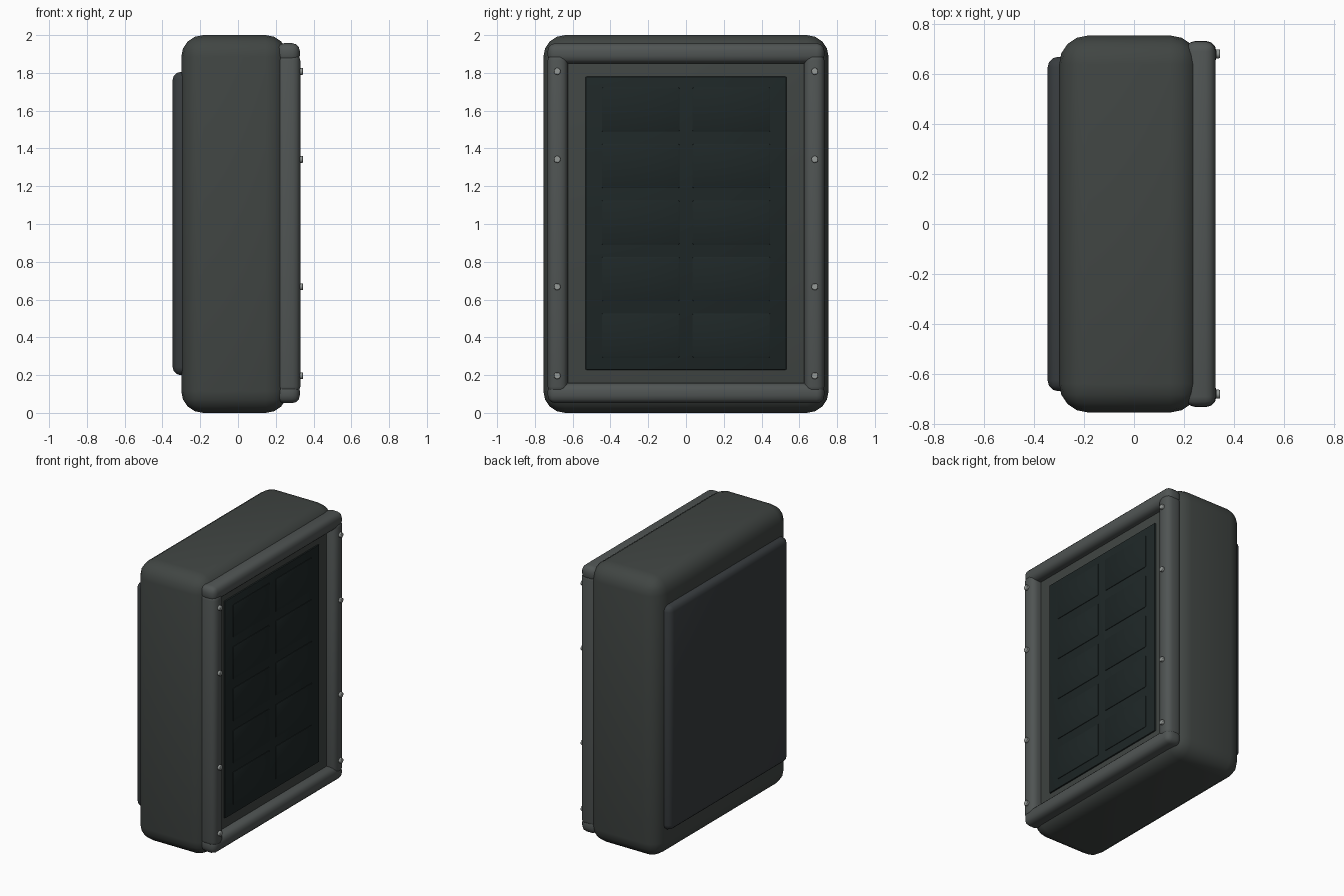
import bpy, bmesh, math

if "Cube" in bpy.data.objects:
    bpy.data.objects.remove(bpy.data.objects["Cube"])


def material(name, rgb):
    m = bpy.data.materials.new(name)
    m.diffuse_color = (*rgb, 1)
    m.use_nodes = True
    m.node_tree.nodes["Principled BSDF"].inputs["Base Color"].default_value = m.diffuse_color
    return m


BODY = material("casing_grey", (0.052, 0.060, 0.056))
TRIM = material("trim_grey", (0.080, 0.090, 0.088))
BACK = material("back_grey", (0.040, 0.046, 0.050))
DARK = material("screen_dark", (0.013, 0.020, 0.020))
BOLT = material("bolt_grey", (0.30, 0.32, 0.31))


def smooth(ob):
    bpy.ops.object.select_all(action='DESELECT')
    ob.select_set(True)
    bpy.context.view_layer.objects.active = ob
    bpy.ops.object.shade_smooth_by_angle(angle=math.radians(35))


def box(name, x, y, z, bevel, mat, segments=3):
    """Rounded box given its (min, max) range on each axis."""
    bm = bmesh.new()
    bmesh.ops.create_cube(bm, size=1)
    for v in bm.verts:
        for i, r in enumerate((x, y, z)):
            v.co[i] = r[0] if v.co[i] < 0 else r[1]
    bmesh.ops.bevel(bm, geom=bm.edges[:], offset=bevel, segments=segments,
                    profile=0.5, affect='EDGES')
    me = bpy.data.meshes.new(name)
    bm.to_mesh(me)
    bm.free()
    ob = bpy.data.objects.new(name, me)
    bpy.context.collection.objects.link(ob)
    me.materials.append(mat)
    smooth(ob)
    return ob


# Main casing and raised back cover
box("casing", (-0.30, 0.262), (-0.755, 0.755), (0, 2), 0.115, BODY, 4)
box("back_cover", (-0.346, -0.22), (-0.67, 0.67), (0.2, 1.805), 0.042, BACK)

# Frame bars around the face
box("frame_top", (0.205, 0.327), (-0.732, 0.732), (1.85, 1.957), 0.04, TRIM)
box("frame_bottom", (0.205, 0.327), (-0.732, 0.732), (0.052, 0.158), 0.04, TRIM)
for side, label in ((-1, "left"), (1, "right")):
    ys = sorted((side * 0.626, side * 0.733))
    box("frame_" + label, (0.205, 0.330), ys, (0.10, 1.905), 0.04, TRIM)

    # Bolts along each upright
    for i, z in enumerate((0.197, 0.668, 1.342, 1.808)):
        bpy.ops.mesh.primitive_cylinder_add(
            vertices=16, radius=0.018, depth=0.045,
            location=(0.3225, side * 0.682, z), rotation=(0, math.pi / 2, 0))
        bolt = bpy.context.object
        bolt.name = f"bolt_{label}_{i + 1}"
        bolt.data.materials.append(BOLT)
        b = bolt.modifiers.new("soft_edge", 'BEVEL')
        b.width = 0.004
        b.segments = 2
        smooth(bolt)

# Dark front panel with a grid of low raised cells
box("front_panel", (0.235, 0.272), (-0.532, 0.532), (0.228, 1.78), 0.005, DARK, 2)
for row in range(5):
    z = 0.41 + row * 0.299
    for col, y in enumerate((-0.24, 0.24)):
        box(f"panel_cell_{row + 1}_{col + 1}", (0.255, 0.277),
            (y - 0.207, y + 0.207), (z - 0.118, z + 0.118), 0.008, DARK, 2)
